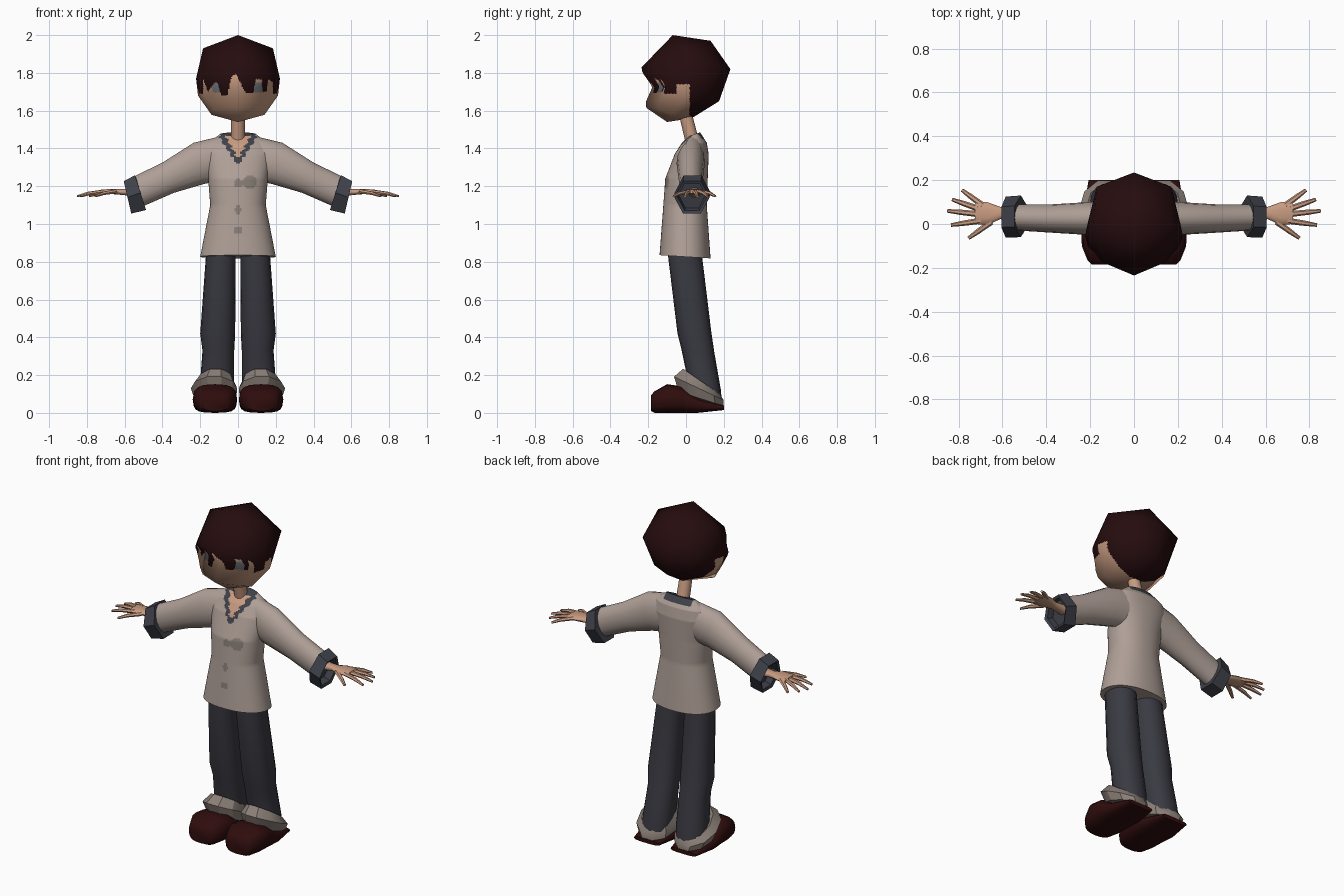
import bpy, bmesh, math
from mathutils import Vector as V

if "Cube" in bpy.data.objects:
    bpy.data.objects.remove(bpy.data.objects["Cube"])


def mat(name, r, g, b):
    m = bpy.data.materials.new(name)
    m.diffuse_color = (r, g, b, 1)
    m.use_nodes = True
    m.node_tree.nodes["Principled BSDF"].inputs["Base Color"].default_value = m.diffuse_color
    return m


SHIRT = mat("beige shirt", .43, .35, .31)
TRIM = mat("dark grey trim", .05, .053, .068)
PANTS = mat("charcoal trousers", .042, .042, .055)
FOLD = mat("taupe", .26, .216, .188)
SKIN = mat("skin", .58, .33, .22)
HAIR = mat("dark brown hair", .019, .0037, .0044)
SHOE = mat("dark red leather", .028, .0038, .0038)
EYE = mat("grey eyes", .2, .22, .24)


def finish(name, bm, mats, rule=None, angle=50):
    bmesh.ops.recalc_face_normals(bm, faces=bm.faces[:])
    me = bpy.data.meshes.new(name)
    for m in mats:
        me.materials.append(m)
    for f in bm.faces:
        f.smooth = True
        if rule:
            f.material_index = rule(f.calc_center_median())
    bm.to_mesh(me)
    bm.free()
    me.set_sharp_from_angle(angle=math.radians(angle))
    ob = bpy.data.objects.new(name, me)
    bpy.context.collection.objects.link(ob)
    return ob


def loft(name, rings, mats, n=16, p=1.0, steps=1, rule=None, angle=50, side=1):
    """Skin rings (centre, u, v) with linear in-between rings and end caps."""
    def power(t):
        return math.copysign(abs(t) ** p, t) if abs(t) > 1e-6 else 0
    full = []
    for a, b in zip(rings, rings[1:]):
        full += [[x.lerp(y, k / steps) for x, y in zip(a, b)] for k in range(steps)]
    full.append(rings[-1])
    bm = bmesh.new()
    loops = []
    for c, u, v in full:
        loop = []
        for i in range(n):
            t = 2 * math.pi * i / n
            q = c + u * power(math.cos(t)) + v * power(math.sin(t))
            loop.append(bm.verts.new((q.x * side, q.y, q.z)))
        loops.append(loop)
    for a, b in zip(loops, loops[1:]):
        for i in range(n):
            j = (i + 1) % n
            bm.faces.new((a[i], a[j], b[j], b[i]))
    bm.faces.new(loops[0])
    bm.faces.new(loops[-1])
    return finish(name, bm, mats, rule, angle)


def flat_ring(yf, zf, yb, zb, x0, x1):
    """Lying ring through a front point and a back point, from x0 to x1."""
    f, b = V((0, yf, zf)), V((0, yb, zb))
    return ((f + b) / 2 + V(((x0 + x1) / 2, 0, 0)), V(((x1 - x0) / 2, 0, 0)), (f - b) / 2)


def arm_ring(xt, zt, xb, zb, yf, yb):
    """Upright ring through a top point and a bottom point, from yf to yb."""
    t, b = V((xt, 0, zt)), V((xb, 0, zb))
    return ((t + b) / 2 + V((0, (yf + yb) / 2, 0)), V((0, (yb - yf) / 2, 0)), (t - b) / 2)


# Jacket body with painted neckline, collar and fastenings
def jacket_rule(c):
    x, y, z = c
    if y < .03:
        wob = .006 * math.sin(z * 190)
        if z > 1.345 and abs(x) < (z - 1.345) * .55 + wob:
            return 2
        if z > 1.305 and abs(x) < (z - 1.305) * .65 + wob:
            return 1
        for bx, bz, r in ((0, 1.215, .022), (.065, 1.222, .036), (0, 1.075, .02), (0, .965, .02)):
            if math.hypot(x - bx, z - bz) < r:
                return 3
        if 0 < x < .06 and abs(z - 1.217) < .012:
            return 3
    elif z > 1.45 and abs(x) < .09:
        return 1
    return 0


body = [(-.14, .835, .13, .818, .2), (-.12, 1.1, .11, 1.1, .147), (-.11, 1.24, .115, 1.24, .158),
        (-.06, 1.37, .12, 1.37, .18), (-.025, 1.425, .11, 1.43, .16), (.015, 1.465, .075, 1.485, .095)]
loft("jacket", [flat_ring(a, b, c, d, -h, h) for a, b, c, d, h in body],
     [SHIRT, TRIM, SKIN, FOLD], n=128, p=.9, steps=16, rule=jacket_rule)

# Neck
loft("neck", [flat_ring(.0, 1.42, .075, 1.42, -.038, .038),
              flat_ring(-.04, 1.59, .03, 1.59, -.036, .036)], [SKIN], n=12)

# Head: faceted hull, painted with hair, face and eyes
FRINGE = [(-.185, 1.77), (-.16, 1.7), (-.13, 1.74), (-.11, 1.755), (-.09, 1.68), (-.055, 1.685),
          (-.035, 1.78), (-.01, 1.795), (.01, 1.755), (.04, 1.69), (.08, 1.69), (.095, 1.765),
          (.125, 1.765), (.13, 1.7), (.15, 1.7), (.16, 1.765), (.185, 1.75)]


def hairline(x, y):
    if y > .02:
        return 0
    if y > -.05:
        return 1.74
    for (xa, za), (xb, zb) in zip(FRINGE, FRINGE[1:]):
        if xa <= x <= xb:
            return za + (zb - za) * (x - xa) / (xb - xa)
    return 1.69


def head_rule(c):
    if c.z > hairline(c.x, c.y):
        return 1
    if c.y < -.08 and abs(abs(c.x) - .11) < .025 and abs(c.z - 1.725) < .027:
        return 2
    return 0


bm = bmesh.new()
mid = [(-.07, 2.0), (.13, 1.97), (.235, 1.82), (.175, 1.65), (.03, 1.56), (-.1, 1.54),
       (-.21, 1.615), (-.216, 1.67), (-.235, 1.83)]
half = [(.185, .0, 1.93), (.17, .17, 1.83), (.222, -.05, 1.77), (.205, -.13, 1.73), (.212, .0, 1.68),
        (.14, -.07, 1.578), (.12, .13, 1.66), (.13, -.15, 1.61), (.13, -.18, 1.84)]
for y, z in mid:
    bm.verts.new((0, y, z))
for x, y, z in half:
    bm.verts.new((x, y, z))
    bm.verts.new((-x, y, z))
bmesh.ops.convex_hull(bm, input=bm.verts[:])
bmesh.ops.delete(bm, geom=[v for v in bm.verts if not v.link_faces], context='VERTS')
bmesh.ops.subdivide_edges(bm, edges=bm.edges[:], cuts=19, use_grid_fill=True)
for v in bm.verts:  # eye hollow
    if v.co.y < -.1:
        v.co.y += .045 * max(0, 1 - abs(v.co.z - 1.725) / .08) * min(1, (-.1 - v.co.y) / .06)
head = finish("head", bm, [SKIN, HAIR, EYE], head_rule, 180)
head.data.normals_split_custom_set_from_vertices(
    [(v.co - V((0, 0, 1.77))).normalized() for v in head.data.vertices])

for side, word in ((1, "left"), (-1, "right")):
    # Sleeve and turned-back hexagonal cuff, hollow at the wrist
    loft(word + "_sleeve", [arm_ring(.09, 1.465, .09, 1.23, -.02, .1),
                            arm_ring(.235, 1.43, .18, 1.212, -.05, .1),
                            arm_ring(.4, 1.325, .34, 1.165, -.04, .09),
                            arm_ring(.555, 1.25, .5, 1.095, -.03, .09)], [SHIRT], side=side)
    loft(word + "_sleeve_cuff", [arm_ring(.545, 1.262, .485, 1.065, -.05, .12),
                                 arm_ring(.55, 1.272, .482, 1.06, -.06, .13),
                                 arm_ring(.608, 1.24, .562, 1.042, -.062, .125),
                                 arm_ring(.6, 1.225, .558, 1.06, -.045, .11),
                                 arm_ring(.565, 1.235, .52, 1.075, -.04, .105)],
         [TRIM], n=6, angle=30, side=side).data
    # Hand with five splayed tapering fingers
    loft(word + "_palm", [arm_ring(.52, 1.195, .52, 1.14, .01, .08),
                          arm_ring(.61, 1.185, .61, 1.153, .022, .078),
                          arm_ring(.67, 1.187, .67, 1.158, -.005, .1),
                          arm_ring(.725, 1.182, .725, 1.16, .0, .1)], [SKIN], n=10, p=.85, side=side)
    for k, (bx, by, tx, ty) in enumerate(((.65, .01, .755, -.065), (.7, .015, .835, -.005),
                                          (.71, .045, .852, .06), (.71, .07, .83, .112),
                                          (.69, .085, .785, .155))):
        a, b = V((bx, by, 1.172)), V((tx, ty, 1.147))
        w = V((by - ty, tx - bx, 0)).normalized()
        up = V((0, 0, 1))
        loft(f"{word}_finger_{k + 1}", [(a, w * .014, up * .012), (a.lerp(b, .6) + up * .005, w * .012, up * .01),
                                        (b, w * .008, up * .006)], [SKIN], n=6, side=side)
    # Trouser leg
    leg = [(-.095, .88, .085, .88, .005, .17), (-.095, .83, .085, .83, .012, .17),
           (-.045, .42, .135, .42, .015, .2), (-.025, .34, .15, .32, .02, .188),
           (.0, .22, .185, .12, .02, .2), (.01, .15, .19, .05, .03, .2)]
    loft(word + "_trouser_leg", [flat_ring(*r) for r in leg], [PANTS], p=.9, side=side)
    # Folded hem, sloping down to the heel
    hem = [(.0, .2, .175, .09, .03, .195), (-.02, .237, .185, .095, .022, .215),
           (-.07, .195, .205, .065, .004, .25), (-.045, .115, .205, .035, .01, .23),
           (-.02, .1, .18, .035, .03, .2)]
    loft(word + "_trouser_hem", [flat_ring(*r) for r in hem], [FOLD], n=10, angle=30, side=side)
    # Rounded shoe, thin at the heel
    shoe = [(-.185, .01, .095, .07), (-.165, .0, .115, .09), (-.1, .0, .152, .116), (-.02, .0, .14, .118),
            (.06, .0, .08, .11), (.2, .015, .04, .085)]
    loft(word + "_shoe", [(V((.122, y, (a + b) / 2)), V((h, 0, 0)), V((0, 0, (b - a) / 2)))
                          for y, a, b, h in shoe], [SHOE], p=.7, side=side)
